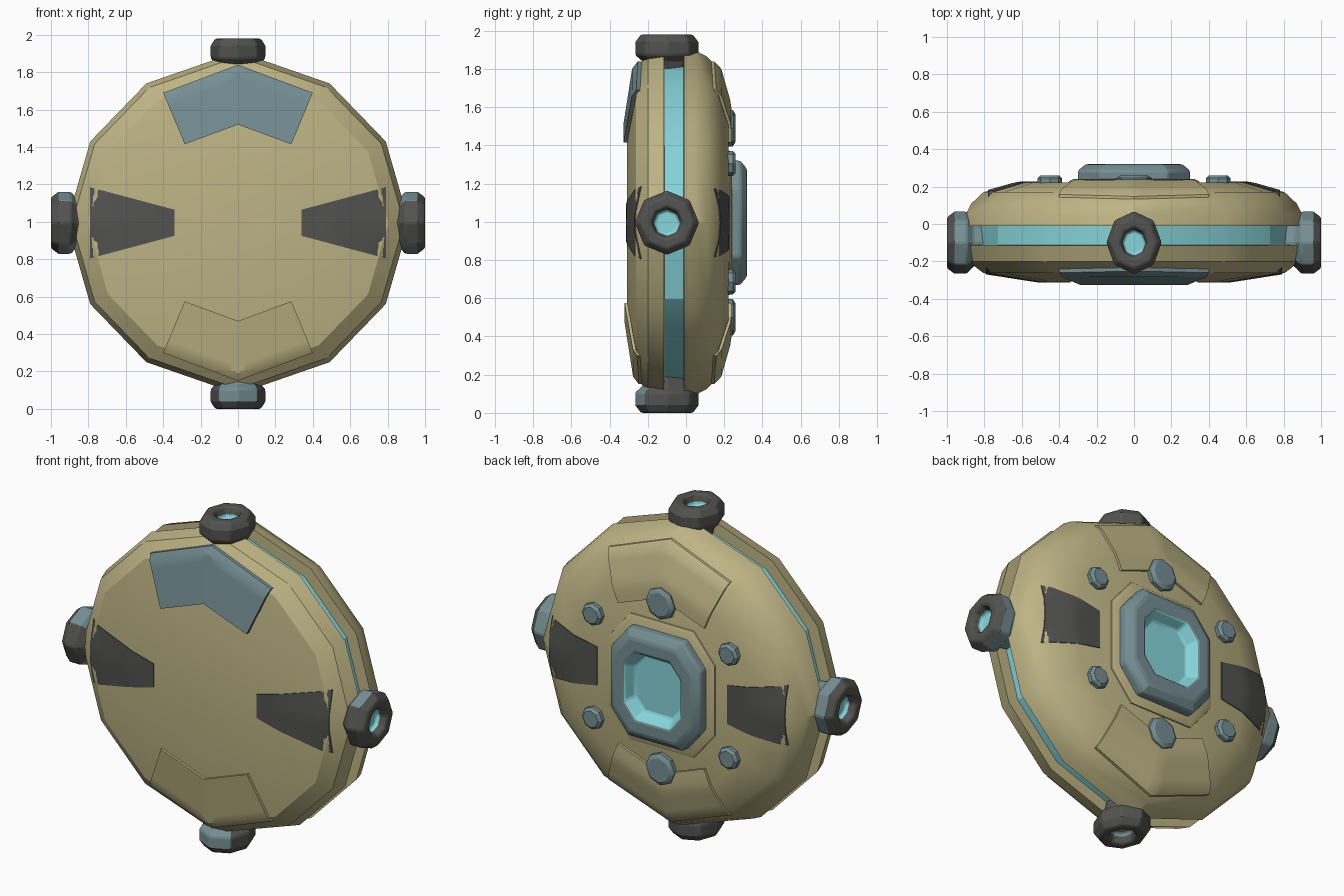
import bpy, bmesh, math
from mathutils import Vector

if "Cube" in bpy.data.objects:
    bpy.data.objects.remove(bpy.data.objects["Cube"])

CZ = 0.995  # height of the disc centre


def mat(name, rgb):
    m = bpy.data.materials.new(name)
    m.diffuse_color = (*rgb, 1)
    m.use_nodes = True
    m.node_tree.nodes["Principled BSDF"].inputs["Base Color"].default_value = m.diffuse_color
    return m


TAN = mat("tan shell", (0.515, 0.456, 0.235))
DARK = mat("dark grey", (0.085, 0.085, 0.08))
BLUE = mat("blue grey", (0.178, 0.27, 0.29))
CYAN = mat("glowing cyan", (0.242, 0.67, 0.71))
MATS = [TAN, DARK, BLUE, CYAN]


def finish(name, bm, bevel=0):
    bmesh.ops.recalc_face_normals(bm, faces=bm.faces)
    me = bpy.data.meshes.new(name)
    bm.to_mesh(me)
    bm.free()
    for m in MATS:
        me.materials.append(m)
    ob = bpy.data.objects.new(name, me)
    bpy.context.collection.objects.link(ob)
    if bevel:
        b = ob.modifiers.new("soft edges", "BEVEL")
        b.width, b.segments, b.angle_limit = bevel, 2, math.radians(35)
    return ob


def loft(name, outline, profile, place, bevel=0, rule=None):
    """Stack scaled outlines; profile rows are (scale, height, material of the band that follows)."""
    bm = bmesh.new()
    rings = [[bm.verts.new(place(a * s, b * s, h)) for a, b in outline] for s, h, _ in profile]
    n = len(outline)
    for i in range(len(rings) - 1):
        for j in range(n):
            k = (j + 1) % n
            f = bm.faces.new((rings[i][j], rings[i][k], rings[i + 1][k], rings[i + 1][j]))
            f.material_index = profile[i][2]
    bm.faces.new(rings[0]).material_index = profile[0][2]
    bm.faces.new(rings[-1]).material_index = profile[-1][2]
    if rule:
        bmesh.ops.recalc_face_normals(bm, faces=bm.faces)
        for f in bm.faces:
            rule(f)
    return finish(name, bm, bevel)


def mirrored(quarter):
    """Full outline from the points of its first quadrant."""
    pts = {(a * sx, b * sz) for a, b in quarter for sx in (1, -1) for sz in (1, -1)}
    pts = {(a + 0.0, b + 0.0) for a, b in pts}
    return sorted(pts, key=lambda p: math.atan2(p[1], p[0]))


def ngon(n, sx=1, sy=1):
    return [(sx * math.cos(2 * math.pi * i / n), sy * math.sin(2 * math.pi * i / n)) for i in range(n)]


def facing_y(a, b, h):
    return Vector((a, h, CZ + b))


# Disc shell with a glowing groove around the rim
RIM = mirrored([(0.915, 0), (0.79, 0.435), (0.49, 0.745), (0, 0.915)])
BACK = [(0.68, 0.222), (0.88, 0.17), (0.95, 0.11), (0.985, 0.05), (1, -0.01)]
FRONT = [(1, -0.115), (0.97, -0.2), (0.88, -0.262), (0.56, -0.308)]
shell = [(k, y, 0) for k, y in BACK]
shell += [(0.92, -0.012, 3), (0.92, -0.113, 0)]
shell += [(k, y, 0) for k, y in FRONT]
loft("disc_shell", RIM, shell, facing_y)


def shell_y(x, z, side):
    """Surface height of the shell under a point, on the front (-1) or back (1)."""
    k = 0
    for (ax, az), (bx, bz) in zip(RIM, RIM[1:] + RIM[:1]):
        nx, nz = bz - az, ax - bx
        k = max(k, (nx * x + nz * z) / (nx * ax + nz * az))
    prof = BACK if side > 0 else FRONT[::-1]
    if k <= prof[0][0]:
        return prof[0][1]
    for (k0, y0), (k1, y1) in zip(prof, prof[1:]):
        if k <= k1:
            return y0 + (y1 - y0) * (k - k0) / (k1 - k0)
    return prof[-1][1]


def plate(name, quads, side, lift, material, edge=None, n=8):
    """Raised plate that follows the shell; each quad is four (x, z) corners."""
    bm = bmesh.new()
    for q in quads:
        p = [Vector(c) for c in q]
        grid = []
        for i in range(n + 1):
            row = []
            for j in range(n + 1):
                c = p[0].lerp(p[1], i / n).lerp(p[3].lerp(p[2], i / n), j / n)
                row.append(bm.verts.new((c.x, shell_y(c.x, c.y, side) + side * lift, CZ + c.y)))
            grid.append(row)
        for i in range(n):
            for j in range(n):
                bm.faces.new((grid[i][j], grid[i + 1][j], grid[i + 1][j + 1], grid[i][j + 1]))
    bmesh.ops.remove_doubles(bm, verts=bm.verts, dist=0.0005)
    top = list(bm.faces)
    ext = bmesh.ops.extrude_face_region(bm, geom=top, use_keep_orig=True)
    for v in [g for g in ext["geom"] if isinstance(g, bmesh.types.BMVert)]:
        v.co.y -= side * (lift + 0.02)
    bmesh.ops.recalc_face_normals(bm, faces=bm.faces)
    for f in bm.faces:
        f.material_index = material
        if edge is not None and abs(f.normal.x) > 0.7:
            f.material_index = edge
    finish(name, bm)


# Chevron plates at top and bottom, side pads left and right, on both faces
for side, face in ((-1, "front"), (1, "back")):
    for up, end in ((1, "top"), (-1, "bottom")):
        quads = [[(0, 0.845 * up), (0.40 * s, 0.695 * up), (0.285 * s, 0.42 * up), (0, 0.525 * up)]
                 for s in (1, -1)]
        blue = side < 0 and up > 0
        plate(f"{face}_{end}_chevron", quads, side, 0.02 if blue else 0.015,
              2 if blue else 0, 1 if blue else None)
    x0, h0, x1, h1 = (0.34, 0.07, 0.79, 0.19) if side < 0 else (0.43, 0.115, 0.78, 0.18)
    for s, hand in ((1, "right"), (-1, "left")):
        plate(f"{face}_{hand}_pad", [[(s * x0, h0), (s * x1, h1), (s * x1, -h1), (s * x0, -h0)]],
              side, 0.005, 1)


# Four hollow knobs around the rim
def knob(name, place, end, sx, hole, blue_rule):
    prof = [(0.118, 0.80, 1), (0.128, end - 0.14, 1), (0.168, end - 0.105, 1), (0.168, end - 0.04, 1),
            (0.138, end, 1), (0.085, end, 1), (0.07, end - 0.04, hole), (0.066, end - 0.06, hole)]

    def rule(f):
        out = Vector((f.normal.x, 0, f.normal.z))
        axis = place(0, 0, 1) - place(0, 0, 0)
        c = f.calc_center_median()
        h = (c - place(0, 0, 0)).dot(axis)
        r = ((c - place(0, 0, 0)) - axis * h).length
        if r > 0.11 and h < end - 0.03 and blue_rule(f.normal.y):
            f.material_index = 2
    loft(name, ngon(8, sx), prof, place, 0.01, rule)


for s, hand in ((1, "right"), (-1, "left")):
    knob(f"{hand}_knob", lambda a, b, h, s=s: Vector((s * h, b - 0.1, CZ + a)), 1.0, 1, 3,
         lambda ny: ny > -0.5)
knob("top_knob", lambda a, b, h: Vector((a, b - 0.1, CZ + h)), 0.985, 0.88, 3, lambda ny: False)
knob("bottom_knob", lambda a, b, h: Vector((a, b - 0.1, CZ - h)), 0.995, 0.88, 2,
     lambda ny: ny < -0.5)

# Central frame on the back with a glowing recess, on a low tan collar
OCT = mirrored([(0.30, 0.18), (0.18, 0.325)])
loft("back_collar", OCT, [(1.18, 0.20, 0), (1.16, 0.228, 0), (1.08, 0.24, 0)], facing_y)
loft("back_frame", OCT, [(1, 0.20, 2), (1, 0.285, 2), (0.86, 0.32, 2), (0.62, 0.32, 3),
                         (0.52, 0.255, 3)], facing_y, 0.012)

# Six bolts around the frame
bolts = [(0, s * 0.495, 0.095) for s in (1, -1)]
bolts += [(sx * 0.45, sz * 0.31, 0.066) for sx in (1, -1) for sz in (1, -1)]
for i, (x, z, r) in enumerate(bolts):
    loft(f"back_bolt_{i + 1}", ngon(8), [(r, 0.19, 2), (r, 0.245, 2), (r * 0.75, 0.26, 2)],
         lambda a, b, h, x=x, z=z: Vector((x + a, h, CZ + z + b)))

# Smooth shading with sharp edges kept
bpy.ops.object.select_all(action="SELECT")
bpy.context.view_layer.objects.active = bpy.data.objects["disc_shell"]
bpy.ops.object.shade_smooth_by_angle(angle=math.radians(28))
